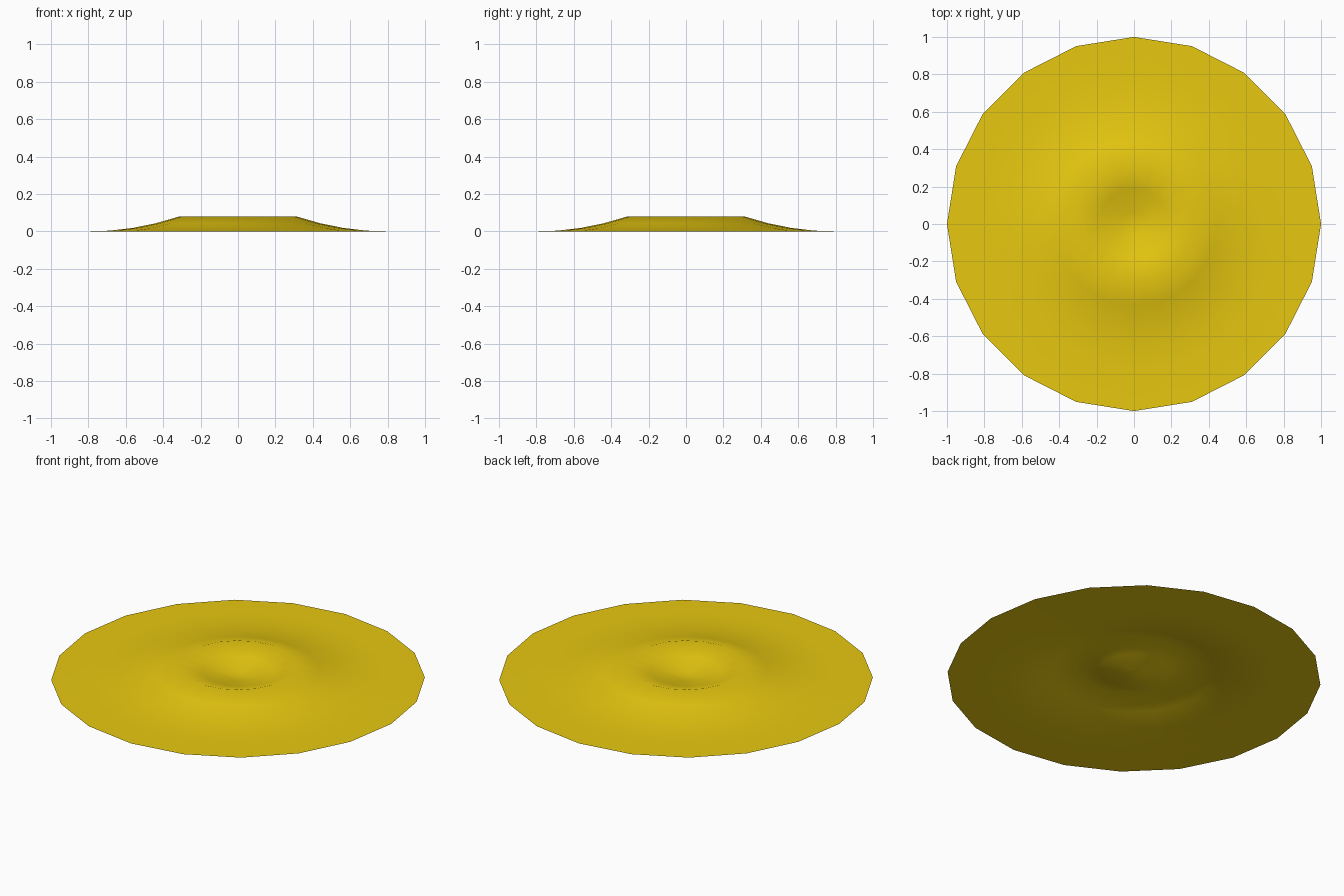
import bpy, bmesh, math

if "Cube" in bpy.data.objects:
    bpy.data.objects.remove(bpy.data.objects["Cube"])

SIDES = 20
RIDGE_R, RIDGE_H, FALLOFF = 0.3125, 0.08, 0.48

def height(r):
    t = max(0.0, 1 - abs(r - RIDGE_R) / FALLOFF)
    return RIDGE_H * t * t

# Concentric rings: a thin round sheet with a raised circular ripple
bm = bmesh.new()
radii = [0.0625 + 0.125 * i for i in range(7)] + [1.0]
rings = [[bm.verts.new((r * math.cos(2 * math.pi * k / SIDES),
                        r * math.sin(2 * math.pi * k / SIDES), height(r)))
          for k in range(SIDES)] for r in radii]
centre = bm.verts.new((0, 0, height(0)))

# Central fan, then bands between rings
for k in range(SIDES):
    n = (k + 1) % SIDES
    bm.faces.new((centre, rings[0][k], rings[0][n]))
    for a, b in zip(rings, rings[1:]):
        bm.faces.new((a[k], b[k], b[n], a[n]))
for f in bm.faces:
    f.smooth = True

mesh = bpy.data.meshes.new("rippled_disc")
bm.to_mesh(mesh)
bm.free()
disc = bpy.data.objects.new("rippled_disc", mesh)
bpy.context.collection.objects.link(disc)

# Yellow material
mat = bpy.data.materials.new("yellow")
mat.diffuse_color = (0.8, 0.58, 0.005, 1)
mat.use_nodes = True
mat.node_tree.nodes["Principled BSDF"].inputs["Base Color"].default_value = mat.diffuse_color
mesh.materials.append(mat)
